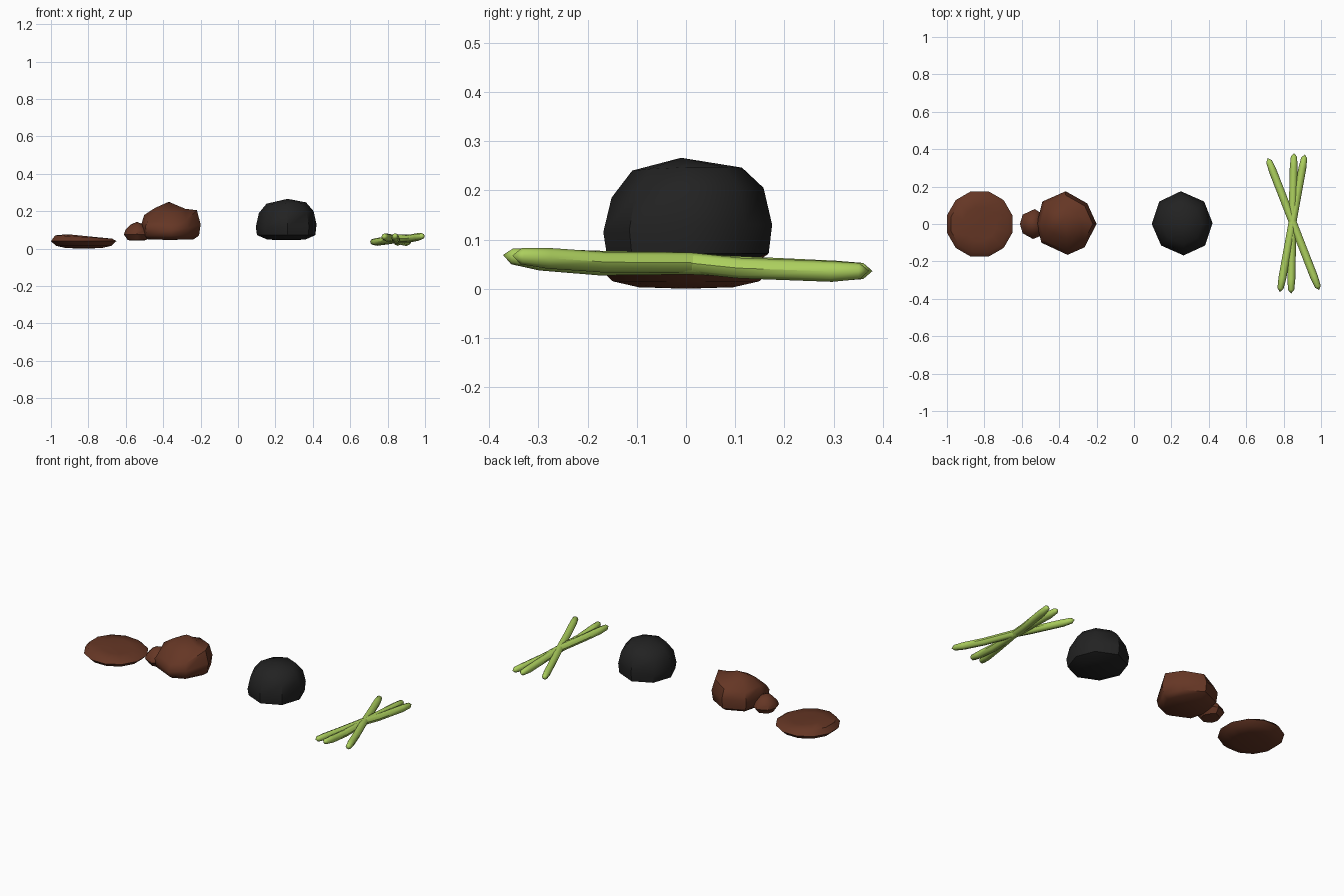
import bpy, bmesh, math
from mathutils import Vector

if "Cube" in bpy.data.objects:
    bpy.data.objects.remove(bpy.data.objects["Cube"])


def material(name, rgb):
    m = bpy.data.materials.new(name)
    m.diffuse_color = (*rgb, 1)
    m.use_nodes = True
    m.node_tree.nodes["Principled BSDF"].inputs["Base Color"].default_value = m.diffuse_color
    return m


BROWN = material("brown_clay", (0.13, 0.037, 0.018))
BLACK = material("black_coal", (0.016, 0.016, 0.016))
GREEN = material("green_stem", (0.41, 0.62, 0.11))


def loft(name, rings, bottom, top, mat):
    """Skin rings of equal point count and close both ends with a pole."""
    bm = bmesh.new()
    loops = [[bm.verts.new(p) for p in ring] for ring in rings]
    n = len(loops[0])
    for a, b in zip(loops, loops[1:]):
        for i in range(n):
            j = (i + 1) % n
            bm.faces.new((a[i], a[j], b[j], b[i]))
    for loop, pole in ((loops[0], bottom), (loops[-1], top)):
        v = bm.verts.new(pole)
        for i in range(n):
            bm.faces.new((loop[i], loop[(i + 1) % n], v))
    bmesh.ops.recalc_face_normals(bm, faces=bm.faces)
    me = bpy.data.meshes.new(name)
    bm.to_mesh(me)
    bm.free()
    for p in me.polygons:
        p.use_smooth = True
    me.materials.append(mat)
    ob = bpy.data.objects.new(name, me)
    bpy.context.collection.objects.link(ob)
    bpy.context.view_layer.objects.active = ob
    ob.select_set(True)
    bpy.ops.object.shade_smooth_by_angle(angle=math.radians(45))
    ob.select_set(False)
    return ob


def lump(name, outline, centre, levels, bottom, top, mat):
    """Stone from a plan outline, scaled at each level (heights may vary per corner)."""
    cx, cy = centre
    rings = []
    for s, z in levels:
        zs = z if isinstance(z, (list, tuple)) else [z] * len(outline)
        rings.append([(cx + (x - cx) * s, cy + (y - cy) * s, h)
                      for (x, y), h in zip(outline, zs)])
    return loft(name, rings, bottom, top, mat)


# flat clay disc
disc = [(-0.825 + 0.181 * math.cos(math.radians(15 + 30 * i)),
         0.181 * math.sin(math.radians(15 + 30 * i))) for i in range(12)]
tilt = [0.068 - 0.05 * (x + 0.825) for x, y in disc]
lump("clay_disc", disc, (-0.825, 0),
     [(0.55, 0.003), (0.85, 0.015), (1, 0.04), (0.87, [t - 0.006 for t in tilt]),
      (0.5, tilt)], (-0.825, 0, 0), (-0.825, 0, 0.068), BROWN)

# large brown chunk, corners counter-clockwise from +x
chunk = [(-0.20, 0), (-0.25, 0.11), (-0.365, 0.175), (-0.49, 0.12),
         (-0.52, 0), (-0.495, -0.10), (-0.355, -0.165), (-0.265, -0.125)]
lump("brown_chunk", chunk, (-0.365, 0),
     [(0.78, 0.05), (0.95, 0.07), (1, [0.13, 0.13, 0.13, 0.13, 0.12, 0.12, 0.10, 0.11]),
      (0.88, [0.205, 0.195, 0.185, 0.17, 0.18, 0.15, 0.135, 0.15]),
      (0.5, [0.213, 0.212, 0.215, 0.215, 0.218, 0.20, 0.19, 0.195])],
     (-0.365, 0, 0.046), (-0.37, 0.03, 0.25), BROWN)

# small brown nugget beside it
nugget = [(-0.47, 0), (-0.50, 0.06), (-0.53, 0.08), (-0.595, 0.05),
          (-0.61, 0), (-0.595, -0.05), (-0.54, -0.08), (-0.49, -0.06)]
lump("brown_nugget", nugget, (-0.54, 0),
     [(0.7, 0.045), (1, 0.075), (0.88, 0.10), (0.5, 0.128)],
     (-0.54, 0, 0.042), (-0.54, 0, 0.143), BROWN)

# black coal lump
coal = [(0.42, 0.005), (0.375, 0.12), (0.25, 0.175), (0.135, 0.12),
        (0.095, 0), (0.145, -0.115), (0.265, -0.168), (0.38, -0.115)]
lump("coal_lump", coal, (0.26, 0),
     [(0.62, 0.048), (0.96, 0.072), (1, [0.13, 0.13, 0.13, 0.12, 0.115, 0.11, 0.115, 0.12]),
      (0.9, [0.20, 0.20, 0.205, 0.19, 0.19, 0.185, 0.185, 0.19]),
      (0.65, [0.247, 0.247, 0.246, 0.24, 0.24, 0.238, 0.24, 0.243])],
     (0.26, 0, 0.045), (0.265, -0.01, 0.266), BLACK)


def stem(name, path, radius=0.021, sides=8):
    """Tapered round stem through a few points."""
    pts = [Vector(p) for p in path]
    rings = []
    for i, p in enumerate(pts):
        d = (pts[min(i + 1, len(pts) - 1)] - pts[max(i - 1, 0)]).normalized()
        u = d.cross(Vector((0, 0, 1))).normalized()
        w = u.cross(d)
        r = radius * (0.78 if i in (0, len(pts) - 1) else 1)
        rings.append([p + r * (math.cos(a) * u + math.sin(a) * w)
                      for a in (2 * math.pi * k / sides for k in range(sides))])
    e0 = pts[0] + (pts[0] - pts[1]).normalized() * 0.019
    e1 = pts[-1] + (pts[-1] - pts[-2]).normalized() * 0.019
    return loft(name, rings, e0, e1, GREEN)


# three crossed green stems: end points in plan, then heights along the length
STEPS = (0, 0.08, 0.25, 0.5, 0.65, 0.92, 1)
for name, (xa, ya), (xb, yb), heights in (
        ("green_stem_wide", (0.983, -0.335), (0.722, 0.335),
         (0.066, 0.062, 0.054, 0.053, 0.045, 0.036, 0.036)),
        ("green_stem_middle", (0.84, -0.353), (0.855, 0.36),
         (0.066, 0.058, 0.048, 0.050, 0.045, 0.036, 0.036)),
        ("green_stem_narrow", (0.783, -0.345), (0.91, 0.353),
         (0.064, 0.060, 0.056, 0.053, 0.042, 0.035, 0.036))):
    stem(name, [(xa + (xb - xa) * t, ya + (yb - ya) * t, h)
                for t, h in zip(STEPS, heights)])
